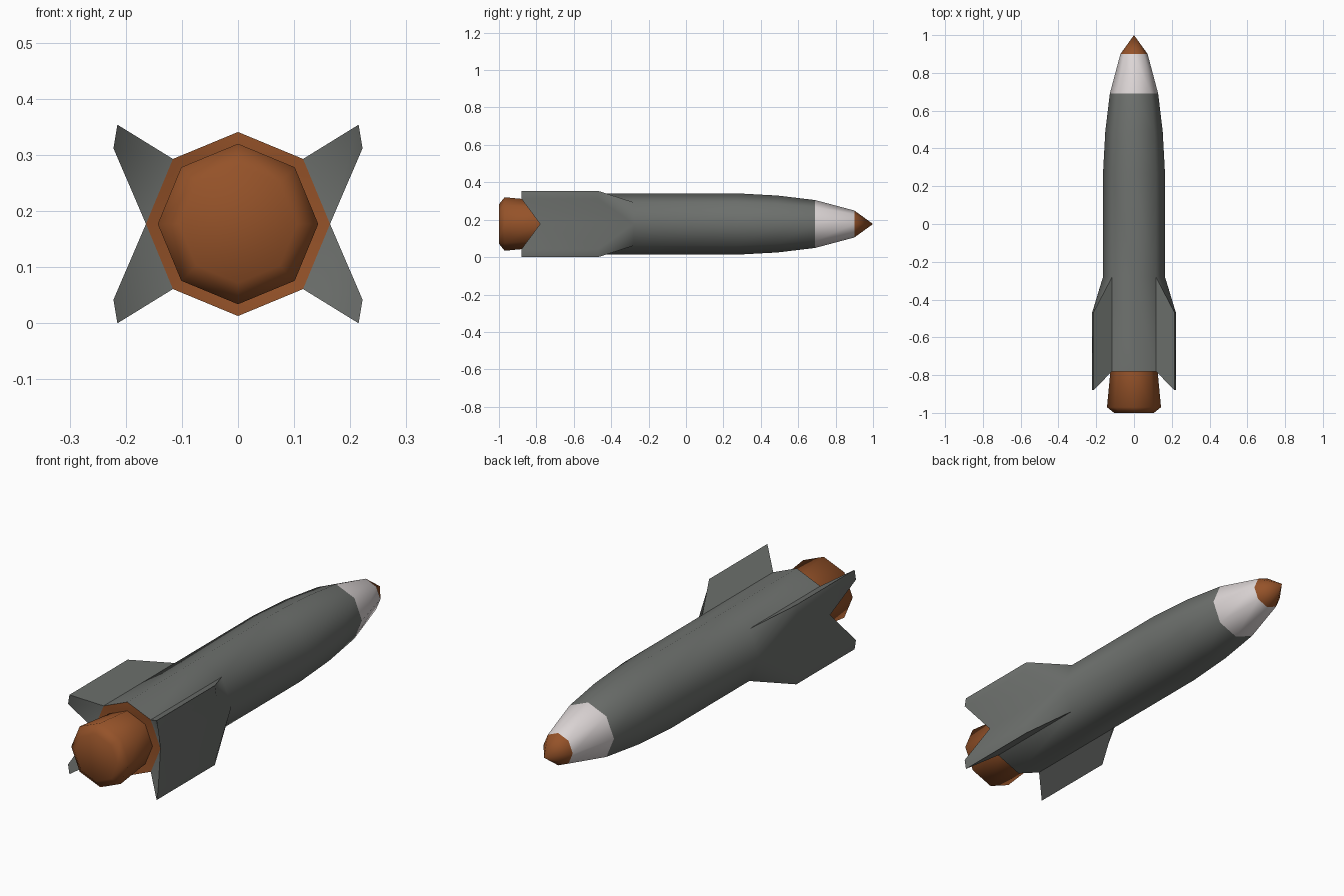
import bpy, bmesh, math

if "Cube" in bpy.data.objects:
    bpy.data.objects.remove(bpy.data.objects["Cube"])

CZ = 0.177   # height of the rocket's axis


def material(name, rgb):
    m = bpy.data.materials.new(name)
    m.diffuse_color = (*rgb, 1)
    m.use_nodes = True
    m.node_tree.nodes["Principled BSDF"].inputs["Base Color"].default_value = m.diffuse_color
    return m


GREY = material("grey paint", (0.155, 0.165, 0.155))
WHITE = material("white band", (0.72, 0.67, 0.67))
RUST = material("rust orange", (0.30, 0.085, 0.022))


def lathe(bm, profile):
    """Eight-sided skin along y; a zero radius makes a point."""
    rings = []
    for y, r in profile:
        n = 8 if r else 1
        rings.append([bm.verts.new((r * math.cos(k * math.pi / 4), y,
                                    r * math.sin(k * math.pi / 4))) for k in range(n)])
    for a, b in zip(rings, rings[1:]):
        for k in range(8):
            j = (k + 1) % 8
            if len(b) == 1:
                bm.faces.new((a[k], a[j], b[0]))
            else:
                bm.faces.new((a[k], a[j], b[j], b[k]))
    bm.faces.new(rings[0])
    bmesh.ops.recalc_face_normals(bm, faces=bm.faces[:])


def finish(bm, name, mats, angle):
    me = bpy.data.meshes.new(name)
    bm.to_mesh(me)
    bm.free()
    for m in mats:
        me.materials.append(m)
    ob = bpy.data.objects.new(name, me)
    ob.location.z = CZ
    bpy.context.collection.objects.link(ob)
    bpy.ops.object.select_all(action='DESELECT')
    ob.select_set(True)
    bpy.context.view_layer.objects.active = ob
    bpy.ops.object.shade_smooth_by_angle(angle=math.radians(angle))
    return ob


# Fuselage with pointed nose
TAIL = -0.78
bm = bmesh.new()
lathe(bm, [(TAIL, 0.164), (-0.28, 0.164), (0.27, 0.164), (0.49, 0.152),
           (0.69, 0.128), (0.90, 0.072), (1.0, 0)])

# Colours by position along the body: rear plate, white band, nose tip
for f in bm.faces:
    y = f.calc_center_median().y
    if f.normal.y < -0.9 or y > 0.9:
        f.material_index = 2
    elif y > 0.69:
        f.material_index = 1

# Four swept fins, pulled out of the side panels at the tail
panels = [f for f in bm.faces if f.calc_center_median().y < -0.3
          and abs(f.normal.x) > 0.8]
for f in bmesh.ops.extrude_discrete_faces(bm, faces=panels)["faces"]:
    side = math.copysign(1, f.calc_center_median().x)
    up = math.copysign(1, f.calc_center_median().z)
    for v in f.verts:
        outer = abs(v.co.z) > 0.05
        v.co.x = side * (0.215 if outer else 0.222)
        v.co.z = up * (0.177 if outer else 0.135)
        v.co.y = -0.88 if v.co.y < -0.5 else -0.47
bmesh.ops.recalc_face_normals(bm, faces=bm.faces[:])
finish(bm, "rocket_body", [GREY, WHITE, RUST], 50)

# Flared engine nozzle with a bevelled end
bm = bmesh.new()
lathe(bm, [(-1.0, 0.105), (-0.97, 0.143), (TAIL, 0.125)])
finish(bm, "engine_nozzle", [RUST], 60)
